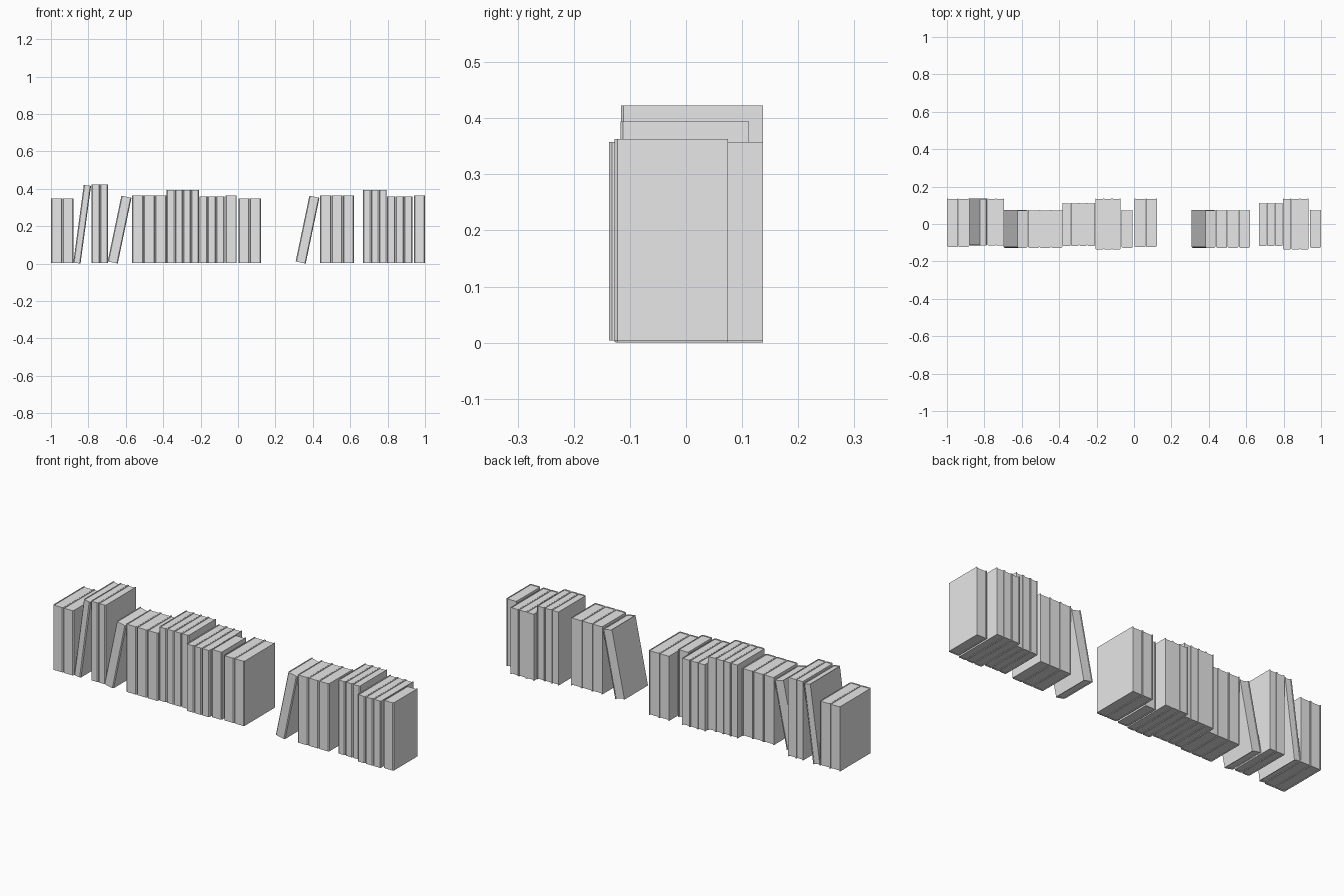
import bpy
import bmesh
from math import radians

cube = bpy.data.objects.get("Cube")
if cube:
    bpy.data.objects.remove(cube, do_unlink=True)

grey = bpy.data.materials.new("plain_grey")
grey.use_nodes = True
grey.diffuse_color = (0.8, 0.8, 0.8, 1)
grey.node_tree.nodes["Principled BSDF"].inputs["Base Color"].default_value = (0.8, 0.8, 0.8, 1)

BASE = 0.004    # height of the upright books above the ground
BOARD = 0.004   # cover thickness
INSET = 0.003   # how far the pages sit inside the cover

# Book formats: thickness, height, spine y, fore-edge y
FORMATS = {
    "thick": (0.06, 0.343, -0.123, 0.137),
    "tall": (0.043, 0.419, -0.116, 0.137),
    "small": (0.061, 0.359, -0.127, 0.075),
    "medium": (0.043, 0.39, -0.117, 0.112),
    "deep": (0.045, 0.354, -0.137, 0.137),
}


def extrude_outline(bm, outline, z0, z1):
    """Raise a flat outline into a closed prism."""
    face = bm.faces.new([bm.verts.new((x, y, z0)) for x, y in outline])
    grown = bmesh.ops.extrude_face_region(bm, geom=[face])["geom"]
    verts = [v for v in grown if isinstance(v, bmesh.types.BMVert)]
    bmesh.ops.translate(bm, verts=verts, vec=(0, 0, z1 - z0))


def add_book(name, kind, right, width=None, lean=0):
    """Book whose lower right edge stands at x = right."""
    thick, height, front, back = FORMATS[kind]
    w = (width or thick) - 0.001
    t, c = BOARD, 0.005
    bm = bmesh.new()
    # wrapped cover with a softened spine, open at the fore-edge
    cover = [(-w, back), (-w, front + c), (-w + c, front), (-c, front),
             (0, front + c), (0, back), (-t, back), (-t, front + c),
             (t - w, front + c), (t - w, back)]
    extrude_outline(bm, cover, 0, height)
    # page block
    pages = [(t - w, front + c), (-t, front + c), (-t, back - INSET), (t - w, back - INSET)]
    extrude_outline(bm, pages, INSET, height - INSET)
    bmesh.ops.recalc_face_normals(bm, faces=bm.faces)
    mesh = bpy.data.meshes.new(name)
    bm.to_mesh(mesh)
    bm.free()
    mesh.materials.append(grey)
    book = bpy.data.objects.new(name, mesh)
    book.location = (right, 0, 0 if lean else BASE)
    book.rotation_euler.y = radians(lean)
    bpy.context.collection.objects.link(book)


def add_row(name, kind, count, left, right):
    """Evenly spaced upright books filling left to right."""
    step = (right - left) / count
    for i in range(count):
        add_book(f"{name}_{i + 1}", kind, left + step * (i + 1), step)


# Left run of books
add_row("end_thick_book", "thick", 2, -1.0, -0.88)
add_book("leaning_tall_book", "tall", -0.842, 0.04, 7.7)
add_row("tall_book", "tall", 2, -0.783, -0.695)
add_book("leaning_small_book", "small", -0.643, 0.056, 11.8)
add_row("small_book", "small", 3, -0.568, -0.382)
add_row("medium_book", "medium", 4, -0.382, -0.208)
add_row("deep_book", "deep", 3, -0.208, -0.073)
add_row("single_small_book", "small", 1, -0.067, -0.007)
add_row("middle_thick_book", "thick", 2, 0.002, 0.122)

# Right run of books
add_book("right_leaning_small_book", "small", 0.362, 0.056, 11.8)
add_row("right_small_book", "small", 3, 0.437, 0.621)
add_row("right_medium_book", "medium", 3, 0.667, 0.795)
add_row("right_deep_book", "deep", 3, 0.795, 0.932)
add_row("end_small_book", "small", 1, 0.94, 1.0)
